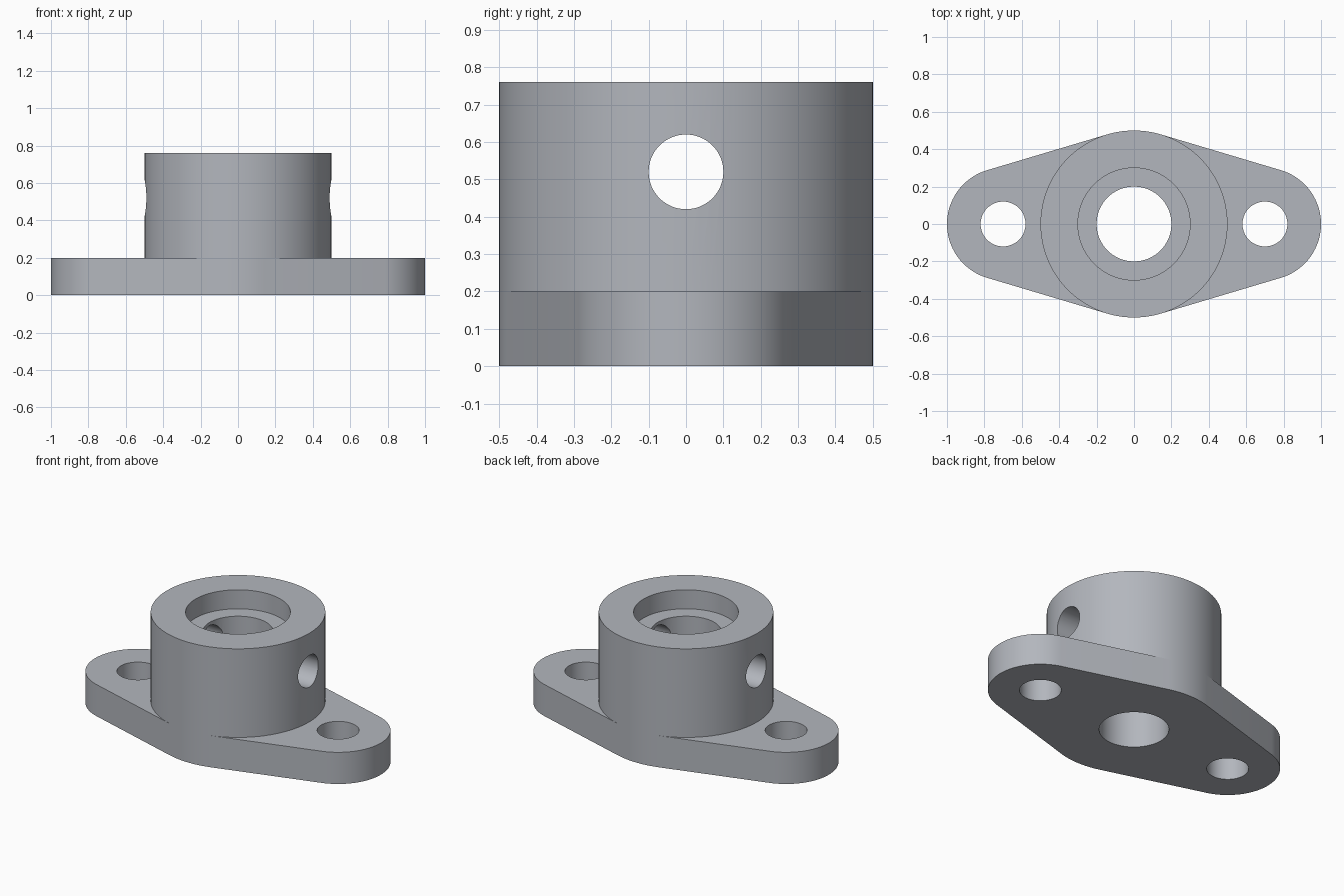
import bpy, bmesh, math
from mathutils import Matrix

if "Cube" in bpy.data.objects:
    bpy.data.objects.remove(bpy.data.objects["Cube"])

FLANGE_H, TOP_Z = 0.20, 0.76
BOSS_R, END_R, BOLT_X = 0.50, 0.30, 0.70
TANGENT = math.acos((BOSS_R - END_R) / BOLT_X)   # angle where the straight sides touch


def arc(bm, cx, r, a0, a1, n):
    return [bm.verts.new((cx + r * math.cos(a0 + (a1 - a0) * i / n),
                          r * math.sin(a0 + (a1 - a0) * i / n), 0)) for i in range(n + 1)]


def finish(bm, name):
    bmesh.ops.recalc_face_normals(bm, faces=bm.faces[:])
    mesh = bpy.data.meshes.new(name)
    bm.to_mesh(mesh)
    bm.free()
    obj = bpy.data.objects.new(name, mesh)
    bpy.context.collection.objects.link(obj)
    return obj


def extrude(bm, faces, height):
    geom = bmesh.ops.extrude_face_region(bm, geom=faces)["geom"]
    bmesh.ops.translate(bm, vec=(0, 0, height),
                        verts=[g for g in geom if isinstance(g, bmesh.types.BMVert)])
    return [g for g in geom if isinstance(g, bmesh.types.BMFace)]


# Flange and boss: central disc with two tangent lobes, disc raised further
bm = bmesh.new()
a = TANGENT
right = arc(bm, 0, BOSS_R, -a, a, 40)
left = arc(bm, 0, BOSS_R, math.pi - a, math.pi + a, 40)
upper = arc(bm, 0, BOSS_R, a, math.pi - a, 10)
lower = arc(bm, 0, BOSS_R, math.pi + a, 2 * math.pi - a, 10)
for extra in (upper, lower):
    bm.verts.remove(extra.pop(0))
    bm.verts.remove(extra.pop())
disc = bm.faces.new(right + upper + left + lower)
lobes = []
for side, cx, start in ((right, BOLT_X, -a), (left, -BOLT_X, math.pi - a)):
    tip = arc(bm, cx, END_R, start, start + 2 * a, 40)
    lobes.append(bm.faces.new(tip + side[::-1]))
tops = extrude(bm, [disc] + lobes, FLANGE_H)
top_disc = min(tops, key=lambda f: abs(f.calc_center_median().x))
extrude(bm, [top_disc], TOP_Z - FLANGE_H)
body = finish(bm, "flanged_boss")

# Blue-grey metal
steel = bpy.data.materials.new("steel")
steel.diffuse_color = (0.45, 0.47, 0.51, 1)
steel.use_nodes = True
steel.node_tree.nodes["Principled BSDF"].inputs["Base Color"].default_value = steel.diffuse_color
body.data.materials.append(steel)


def cut(name, r, depth, matrix):
    bm = bmesh.new()
    bmesh.ops.create_cone(bm, cap_ends=True, segments=64, radius1=r, radius2=r,
                          depth=depth, matrix=matrix)
    cutter = finish(bm, name)
    cutter.data.materials.append(steel)
    cutter.hide_render = True
    mod = body.modifiers.new(name, 'BOOLEAN')
    mod.operation, mod.solver, mod.object = 'DIFFERENCE', 'EXACT', cutter
    bpy.context.view_layer.objects.active = body
    bpy.ops.object.modifier_apply(modifier=mod.name)
    bpy.data.objects.remove(cutter)


# Shaft bore, counterbore, bolt holes and cross hole
cut("shaft_bore", 0.20, 2.0, Matrix.Translation((0, 0, 0.5)))
cut("counterbore", 0.30, 0.40, Matrix.Translation((0, 0, 0.84)))
for x in (-BOLT_X, BOLT_X):
    cut("bolt_hole", 0.12, 1.0, Matrix.Translation((x, 0, 0.1)))
cut("cross_hole", 0.10, 1.6,
    Matrix.Translation((0, 0, 0.52)) @ Matrix.Rotation(math.pi / 2, 4, 'Y'))

# Smooth round walls, crisp rims
bpy.ops.object.select_all(action='DESELECT')
body.select_set(True)
bpy.context.view_layer.objects.active = body
bpy.ops.object.shade_smooth_by_angle(angle=math.radians(30))
